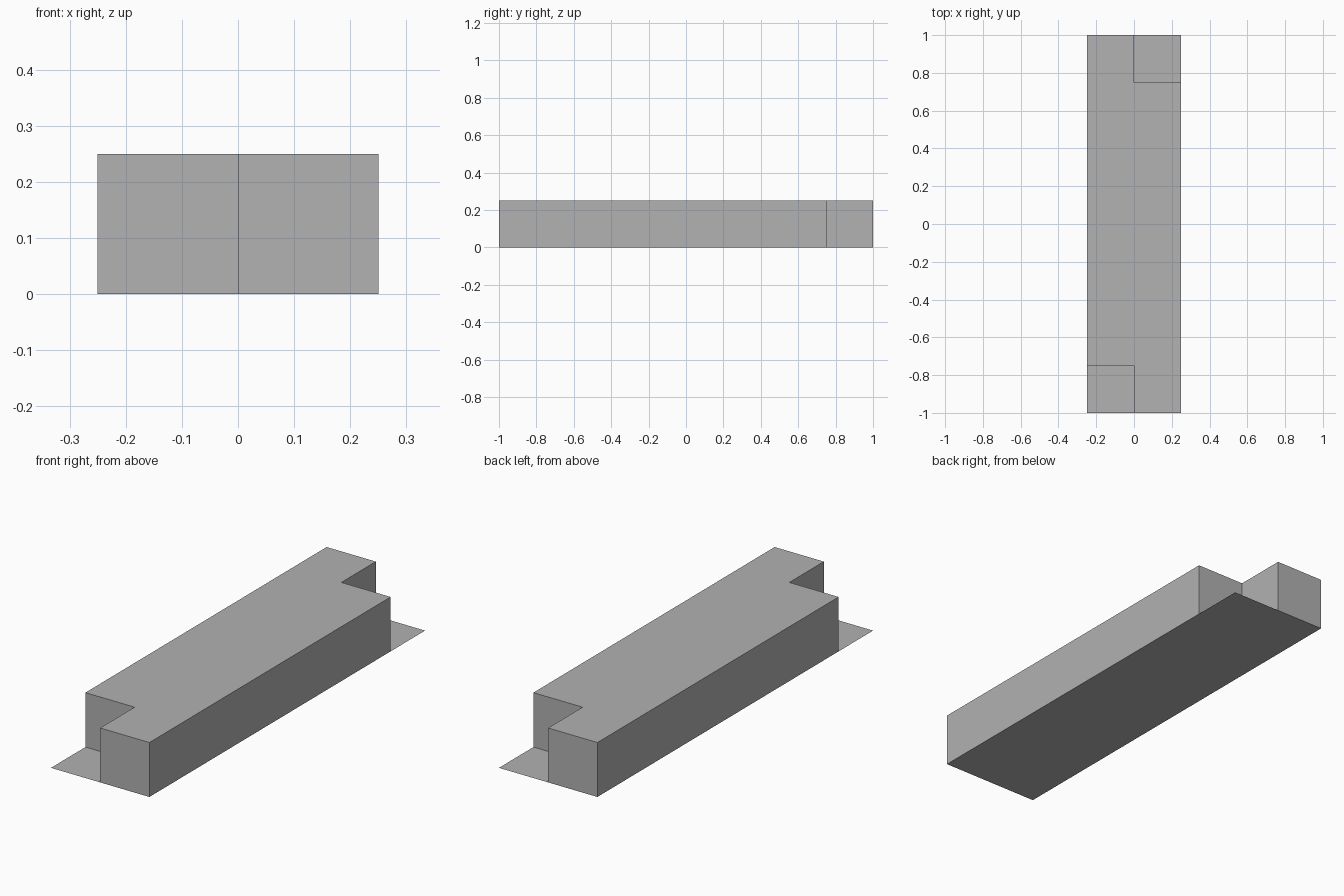
import bpy
import bmesh

cube = bpy.data.objects.get("Cube")
if cube:
    bpy.data.objects.remove(cube, do_unlink=True)

HALF_W, HALF_L, HEIGHT = 0.25, 1.0, 0.25
NOTCH_Y = 0.75

# Single flat grey
grey = bpy.data.materials.new("mid grey")
grey.use_nodes = True
colour = (0.445, 0.445, 0.445, 1.0)
grey.diffuse_color = colour
grey.node_tree.nodes["Principled BSDF"].inputs["Base Color"].default_value = colour


def add_object(name, bm):
    mesh = bpy.data.meshes.new(name)
    bm.to_mesh(mesh)
    bm.free()
    mesh.materials.append(grey)
    obj = bpy.data.objects.new(name, mesh)
    bpy.context.collection.objects.link(obj)
    return obj


def outline_face(bm, points, z):
    return bm.faces.new([bm.verts.new((x, y, z)) for x, y in points])


# Beam body: half an outline, turned half a circle to complete it,
# then extruded down and left open where it meets the base sheet
half = [(0, -HALF_L), (HALF_W, -HALF_L), (HALF_W, NOTCH_Y), (0, NOTCH_Y)]
outline = half + [(-x, -y) for x, y in half]
bm = bmesh.new()
top = outline_face(bm, outline, HEIGHT)
walls = bmesh.ops.extrude_edge_only(bm, edges=list(top.edges))
lower = [g for g in walls["geom"] if isinstance(g, bmesh.types.BMVert)]
bmesh.ops.translate(bm, verts=lower, vec=(0, 0, -HEIGHT))
bmesh.ops.recalc_face_normals(bm, faces=list(bm.faces))
if top.normal.z < 0:
    bmesh.ops.reverse_faces(bm, faces=list(bm.faces))
add_object("notched_beam", bm)

# Base sheet: full rectangle under the beam, showing in both corner notches
bm = bmesh.new()
corners = [(-HALF_W, -HALF_L), (-HALF_W, HALF_L), (HALF_W, HALF_L), (HALF_W, -HALF_L)]
outline_face(bm, corners, 0)
bm.normal_update()
add_object("base_sheet", bm)
